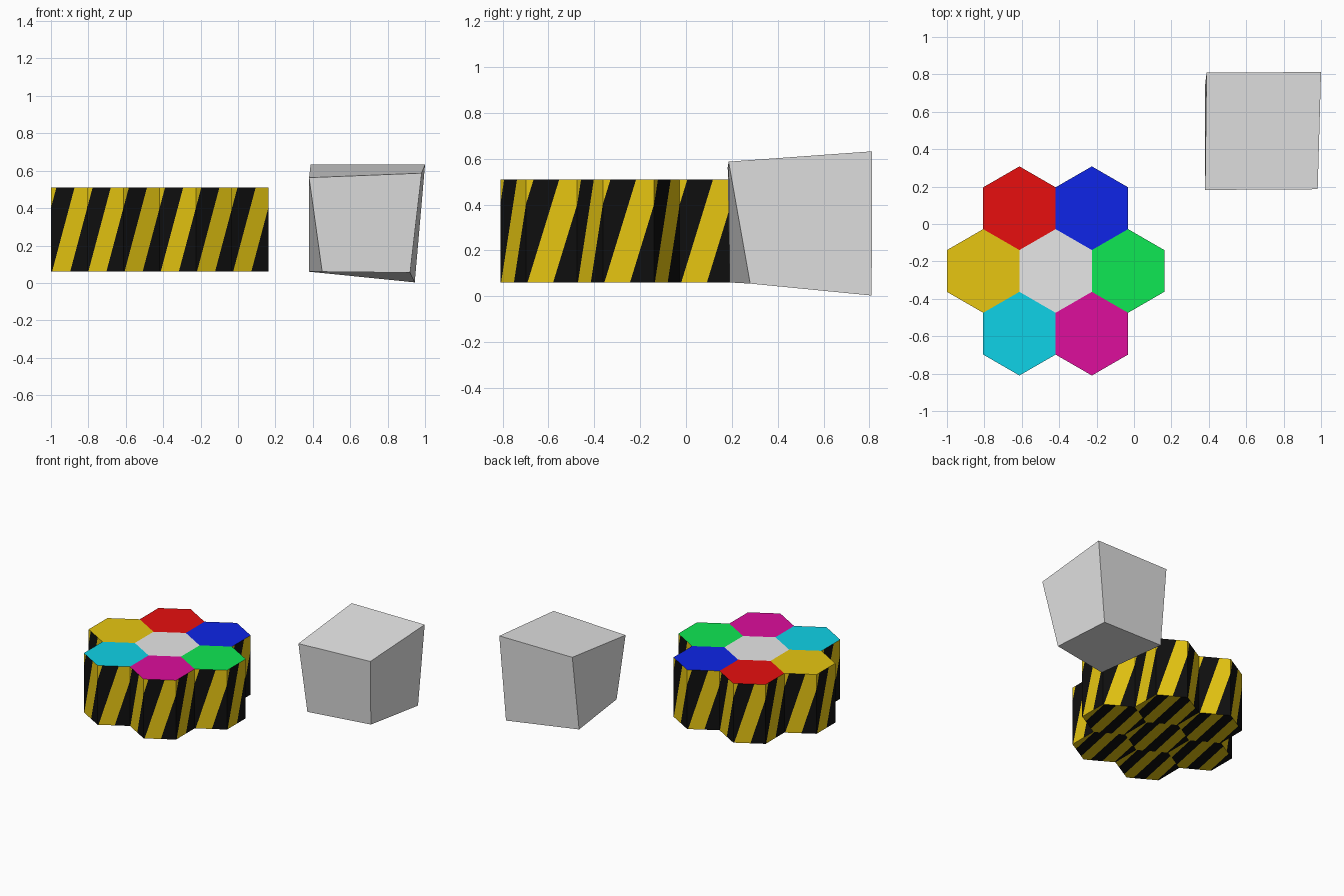
import bpy, bmesh, math
from mathutils import Vector

if "Cube" in bpy.data.objects:
    bpy.data.objects.remove(bpy.data.objects["Cube"])


def material(name, r, g, b):
    lin = [((c / 255 + 0.055) / 1.055) ** 2.4 if c > 10 else c / 255 / 12.92 for c in (r, g, b)]
    m = bpy.data.materials.new(name)
    m.diffuse_color = (*lin, 1)
    m.use_nodes = True
    m.node_tree.nodes["Principled BSDF"].inputs["Base Color"].default_value = m.diffuse_color
    return m


YELLOW = material("hazard yellow", 238, 204, 18)
BLACK = material("stripe black", 15, 15, 15)
WHITE = material("pale grey", 238, 238, 238)
GREY = material("box grey", 230, 230, 230)
RED = material("red", 240, 16, 16)
BLUE = material("blue", 15, 38, 240)
GREEN = material("green", 16, 242, 88)
CYAN = material("cyan", 16, 220, 242)
MAGENTA = material("magenta", 221, 14, 156)


def make_object(name, bm, mats):
    me = bpy.data.meshes.new(name)
    bm.to_mesh(me)
    bm.free()
    for m in mats:
        me.materials.append(m)
    ob = bpy.data.objects.new(name, me)
    bpy.context.collection.objects.link(ob)
    return ob


def striped_panel(bm, corners, origin, n, phase):
    """Cut a flat panel into stripes along n (unit = one period) and add it to bm."""
    tmp = bmesh.new()
    tmp.faces.new([tmp.verts.new(c) for c in corners])
    vals = [n.dot(c - origin) - phase for c in corners]
    for k in range(math.floor(min(vals) * 2), math.ceil(max(vals) * 2) + 1):
        co = origin + n * ((k / 2 + phase) / n.length_squared)
        bmesh.ops.bisect_plane(tmp, geom=tmp.verts[:] + tmp.edges[:] + tmp.faces[:],
                               plane_co=co, plane_no=n, dist=1e-5)
    for f in tmp.faces:
        v = n.dot(f.calc_center_median() - origin) - phase
        new = bm.faces.new([bm.verts.new(p.co) for p in f.verts])
        new.material_index = 0 if v % 1 < 0.5 else 1
    tmp.free()


# Hexagonal tiles with hazard-striped sides and undersides
W = 0.3873
R = W / math.sqrt(3)
CX, CY, Z0, Z1 = -0.419, -0.251, 0.06, 0.51


def hex_tile(name, x, y, top_mat):
    bm = bmesh.new()
    ring = [Vector((x + R * math.cos(math.radians(30 + 60 * i)),
                    y + R * math.sin(math.radians(30 + 60 * i)), 0)) for i in range(6)]
    low = [p + Vector((0, 0, Z0)) for p in ring]
    high = [p + Vector((0, 0, Z1)) for p in ring]
    # coloured top
    bm.faces.new([bm.verts.new(p) for p in high]).material_index = 2
    # striped sides, one period per side
    for i in range(6):
        j = (i + 1) % 6
        n = (low[j] - low[i]).normalized() / R - Vector((0, 0, 0.62 / (Z1 - Z0)))
        striped_panel(bm, [low[i], low[j], high[j], high[i]], low[i], n, 0.03)
    # striped underside
    n = Vector((1, -0.2, 0)).normalized() / 0.16
    striped_panel(bm, low[::-1], Vector((x, y, Z0)), n, 0.0)
    bmesh.ops.remove_doubles(bm, verts=bm.verts[:], dist=1e-5)
    make_object(name, bm, [YELLOW, BLACK, top_mat])


hex_tile("centre_tile", CX, CY, WHITE)
for i, (name, mat) in enumerate([("green", GREEN), ("blue", BLUE), ("red", RED),
                                 ("yellow", YELLOW), ("cyan", CYAN), ("magenta", MAGENTA)]):
    a = math.radians(60 * i)
    hex_tile(name + "_tile", CX + W * math.cos(a), CY + W * math.sin(a), mat)

# Skewed grey box
bm = bmesh.new()
v = [bm.verts.new(c) for c in [
    (0.45, 0.19, 0.06), (0.92, 0.28, 0.055), (0.945, 0.81, 0.003), (0.38, 0.74, 0.06),
    (0.38, 0.182, 0.563), (0.982, 0.186, 0.587), (1.0, 0.812, 0.632), (0.388, 0.81, 0.632)]]
for f in [(3, 2, 1, 0), (4, 5, 6, 7), (0, 1, 5, 4), (1, 2, 6, 5), (2, 3, 7, 6), (3, 0, 4, 7)]:
    bm.faces.new([v[i] for i in f])
make_object("skewed_box", bm, [GREY])
